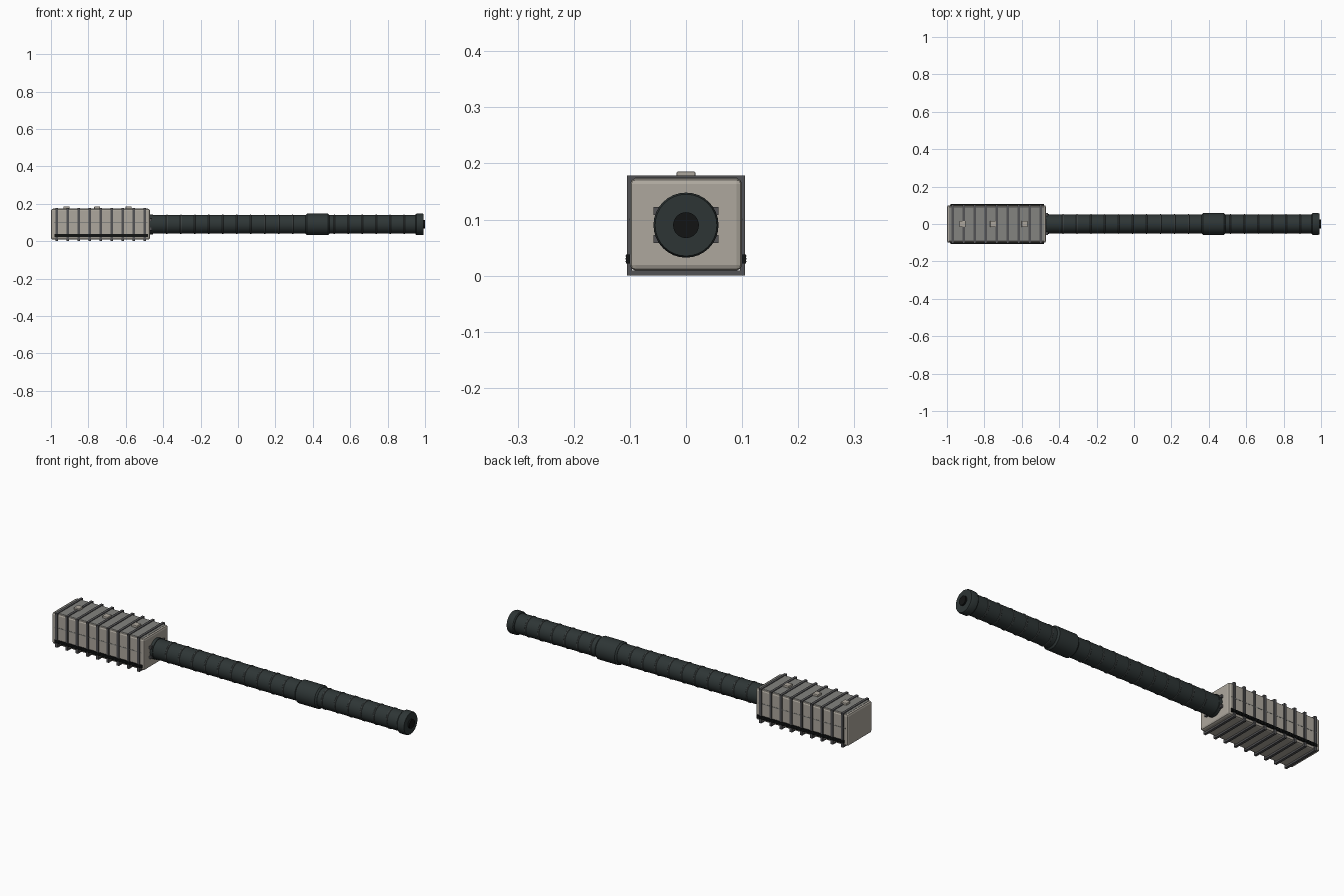
import bpy, math

if "Cube" in bpy.data.objects:
    bpy.data.objects.remove(bpy.data.objects["Cube"], do_unlink=True)


def material(name, r, g, b):
    m = bpy.data.materials.new(name)
    m.use_nodes = True
    m.diffuse_color = (r, g, b, 1)
    m.node_tree.nodes["Principled BSDF"].inputs["Base Color"].default_value = (r, g, b, 1)
    return m


stone = material("warm light grey", 0.42, 0.39, 0.34)
top_grey = material("mid grey", 0.23, 0.23, 0.215)
band_grey = material("dark grey", 0.085, 0.085, 0.09)
tube_dark = material("dark green grey", 0.027, 0.036, 0.036)
ring_grey = material("ring grey", 0.065, 0.075, 0.075)
black = material("black", 0.006, 0.007, 0.007)

AXIS_Z = 0.09


def box(name, mat, center, size, bevel=0.0):
    bpy.ops.mesh.primitive_cube_add(size=1, location=center)
    o = bpy.context.object
    o.name = name
    o.scale = size
    bpy.ops.object.transform_apply(location=False, rotation=False, scale=True)
    o.data.materials.append(mat)
    if bevel:
        mod = o.modifiers.new("Bevel", "BEVEL")
        mod.width = bevel
        mod.segments = 2
    return o


def lathe(name, mat, profile, sides=32):
    """Revolve (x, radius) points about the long axis, closing the ends."""
    verts, faces = [], []
    for x, r in profile:
        for i in range(sides):
            a = math.tau * i / sides
            verts.append((x, r * math.cos(a), AXIS_Z + r * math.sin(a)))
    for k in range(len(profile) - 1):
        for i in range(sides):
            j = (i + 1) % sides
            faces.append((k * sides + i, k * sides + j,
                          (k + 1) * sides + j, (k + 1) * sides + i))
    faces.append(tuple(reversed(range(sides))))
    faces.append(tuple(range((len(profile) - 1) * sides, len(profile) * sides)))
    me = bpy.data.meshes.new(name)
    me.from_pydata(verts, [], faces)
    me.materials.append(mat)
    o = bpy.data.objects.new(name, me)
    bpy.context.collection.objects.link(o)
    bpy.ops.object.select_all(action="DESELECT")
    o.select_set(True)
    bpy.context.view_layer.objects.active = o
    bpy.ops.object.mode_set(mode="EDIT")
    bpy.ops.mesh.select_all(action="SELECT")
    bpy.ops.mesh.normals_make_consistent(inside=False)
    bpy.ops.object.mode_set(mode="OBJECT")
    bpy.ops.object.shade_smooth_by_angle(angle=math.radians(35))
    return o


# Housing block with a grey top cover
box("housing", stone, (-0.735, 0, 0.091), (0.53, 0.2, 0.164), 0.01)
box("top_cover", top_grey, (-0.735, 0, 0.1715), (0.51, 0.185, 0.006), 0.002)

# Square straps around the housing, each made of four bars
for i in range(9):
    x = -0.97 + i * 0.0588
    for s in (-1, 1):
        box("strap_side", band_grey, (x, s * 0.1005, 0.089), (0.013, 0.009, 0.178))
        box("strap_cross", band_grey, (x, 0, 0.089 + s * 0.0845), (0.013, 0.21, 0.009))

# Side rails with fine ridges, and a seam along each side
for s in (-1, 1):
    box("side_rail", black, (-0.73, s * 0.102, 0.03), (0.5, 0.009, 0.016))
    for k in range(3):
        box("rail_ridge", black, (-0.73, s * 0.106, 0.025 + k * 0.005), (0.5, 0.003, 0.002))
    box("side_seam", top_grey, (-0.735, s * 0.1, 0.1), (0.5, 0.002, 0.004))

# Top studs
for x in (-0.917, -0.753, -0.585):
    box("top_stud", stone, (x, 0, 0.178), (0.032, 0.034, 0.015), 0.003)

# Mounting lugs behind the tube
for sy in (-1, 1):
    for sz in (-1, 1):
        box("mount_lug", band_grey, (-0.467, sy * 0.05, AXIS_Z + sz * 0.025), (0.016, 0.016, 0.014))

# Long tube, sleeve and end flange
lathe("tube", tube_dark, [(-0.5, 0.05), (0.97, 0.05)])
lathe("tube_collar", tube_dark, [(-0.475, 0.053), (-0.455, 0.053)])
lathe("sleeve", tube_dark, [(0.362, 0.051), (0.37, 0.058), (0.48, 0.058), (0.488, 0.051)])
lathe("end_flange", tube_dark, [(0.95, 0.054), (0.955, 0.058), (0.985, 0.058), (0.992, 0.055)])
lathe("bore", black, [(0.98, 0.023), (1.0, 0.023)])

# Thin rings along the tube
for i in range(18):
    x = -0.38 + i * 0.0746
    if not 0.35 < x < 0.5:
        lathe("tube_ring", ring_grey, [(x - 0.004, 0.0505), (x - 0.002, 0.0525),
                                       (x + 0.002, 0.0525), (x + 0.004, 0.0505)])
